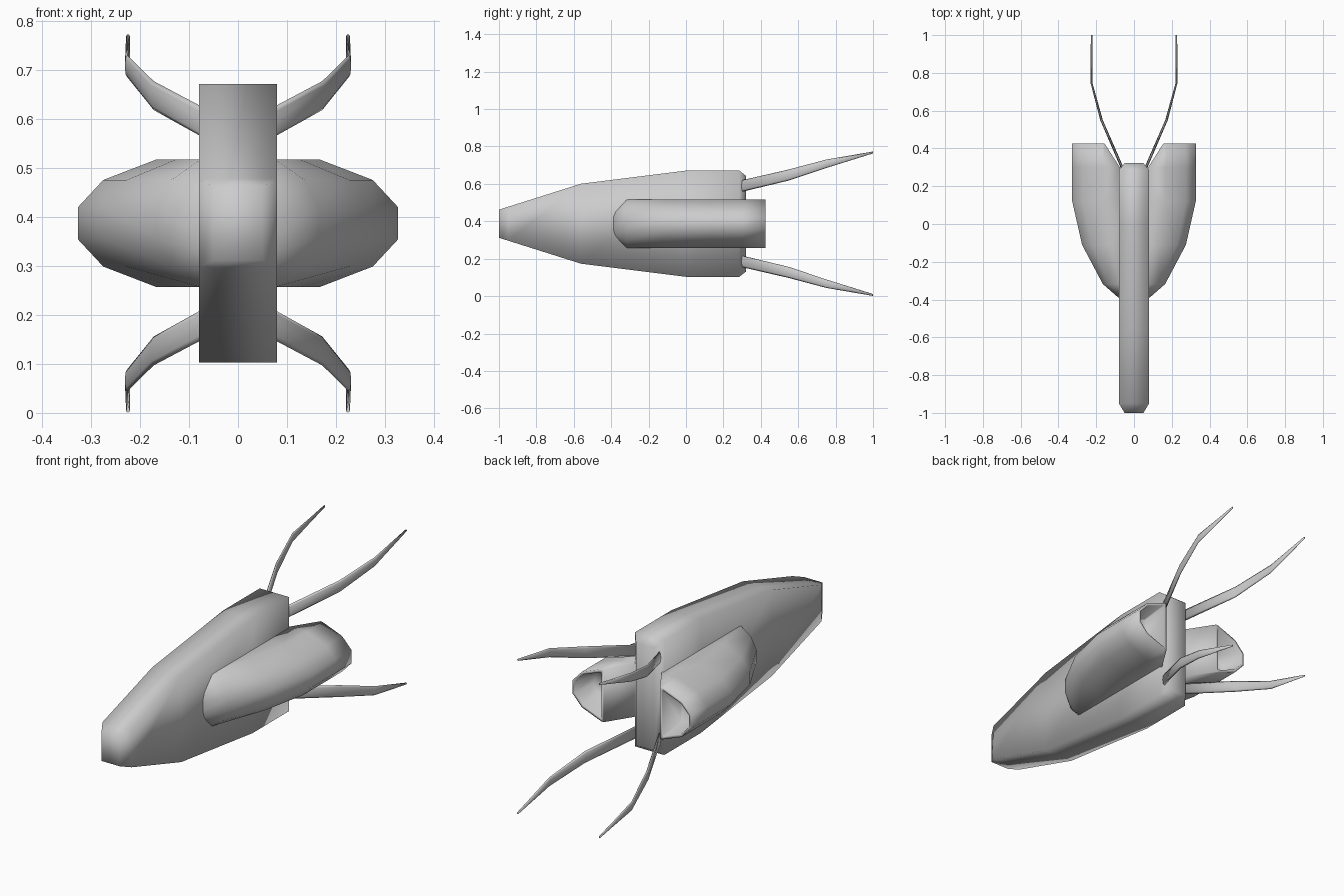
import bpy, bmesh, math

if "Cube" in bpy.data.objects:
    bpy.data.objects.remove(bpy.data.objects["Cube"])

CZ = 0.387  # height of the symmetry plane


def loft(name, rings, mirror=(False, False)):
    """Skin a list of rings, cap both ends, optionally mirror in x / z."""
    bm = bmesh.new()
    loops = [[bm.verts.new(p) for p in ring] for ring in rings]
    n = len(loops[0])
    for a, b in zip(loops, loops[1:]):
        for i in range(n):
            j = (i + 1) % n
            bm.faces.new((a[i], a[j], b[j], b[i]))
    bm.faces.new(loops[0])
    bm.faces.new(loops[-1])
    bmesh.ops.recalc_face_normals(bm, faces=bm.faces)
    for f in bm.faces:
        f.smooth = True
    me = bpy.data.meshes.new(name)
    bm.to_mesh(me)
    bm.free()
    ob = bpy.data.objects.new(name, me)
    ob.location.z = CZ
    bpy.context.collection.objects.link(ob)
    if any(mirror):
        m = ob.modifiers.new("mirror", "MIRROR")
        m.use_axis = (mirror[0], False, mirror[1])
        m.use_mirror_merge = False
    return ob


# Hull: tall slab tapering to the nose (y, half width, half height)
hull = [(-1.0, .05, .075), (-.95, .08, .091), (-.56, .08, .214),
        (0, .08, .284), (.285, .08, .284), (.322, .05, .255)]
loft("hull", [[(-w, y, -h), (w, y, -h), (w, y, h), (-w, y, h)]
              for y, w, h in hull])


# Side pods: faceted outer half, flat inner half
def pod_ring(y, inner, outer, h):
    w = min(1, (outer - .03) / .297 + .1)
    half = [(outer, .25 * h), (outer - .052 * w, .68 * h),
            (max(inner + .01, outer - .16 * w), h), (inner, h)]
    pts = half + [(x, -z) for x, z in reversed(half)]
    return [(x, y, z) for x, z in pts]


pod = [pod_ring(*s) for s in [(-.388, .03, .085, .085), (-.318, .03, .165, .13),
                              (-.11, .03, .275, .13), (.12, .03, .327, .13),
                              (.30, .075, .327, .13), (.425, .155, .327, .13)]]
# Recessed exhaust inside the rear rim
for scale, y in ((.86, .425), (.6, .31)):
    pod.append([(.243 + (x - .243) * scale, y, z * scale) for x, _, z in pod[5]])
loft("side_pods", pod, (True, False))

# Four swept tail prongs (y, x, low z, high z, half thickness)
prong = [(.28, .055, .553, .615, .008), (.55, .172, .618, .677, .007),
         (.75, .226, .685, .730, .005), (1.0, .2245, .763, .773, .004)]
rings = []
for y, x, z0, z1, t in prong:
    c, r = (z0 + z1) / 2 - CZ, (z1 - z0) / 2
    rings.append([(x + t * math.cos(k * math.pi / 4), y,
                   c + r * math.sin(k * math.pi / 4)) for k in range(8)])
loft("tail_prongs", rings, (True, True))
